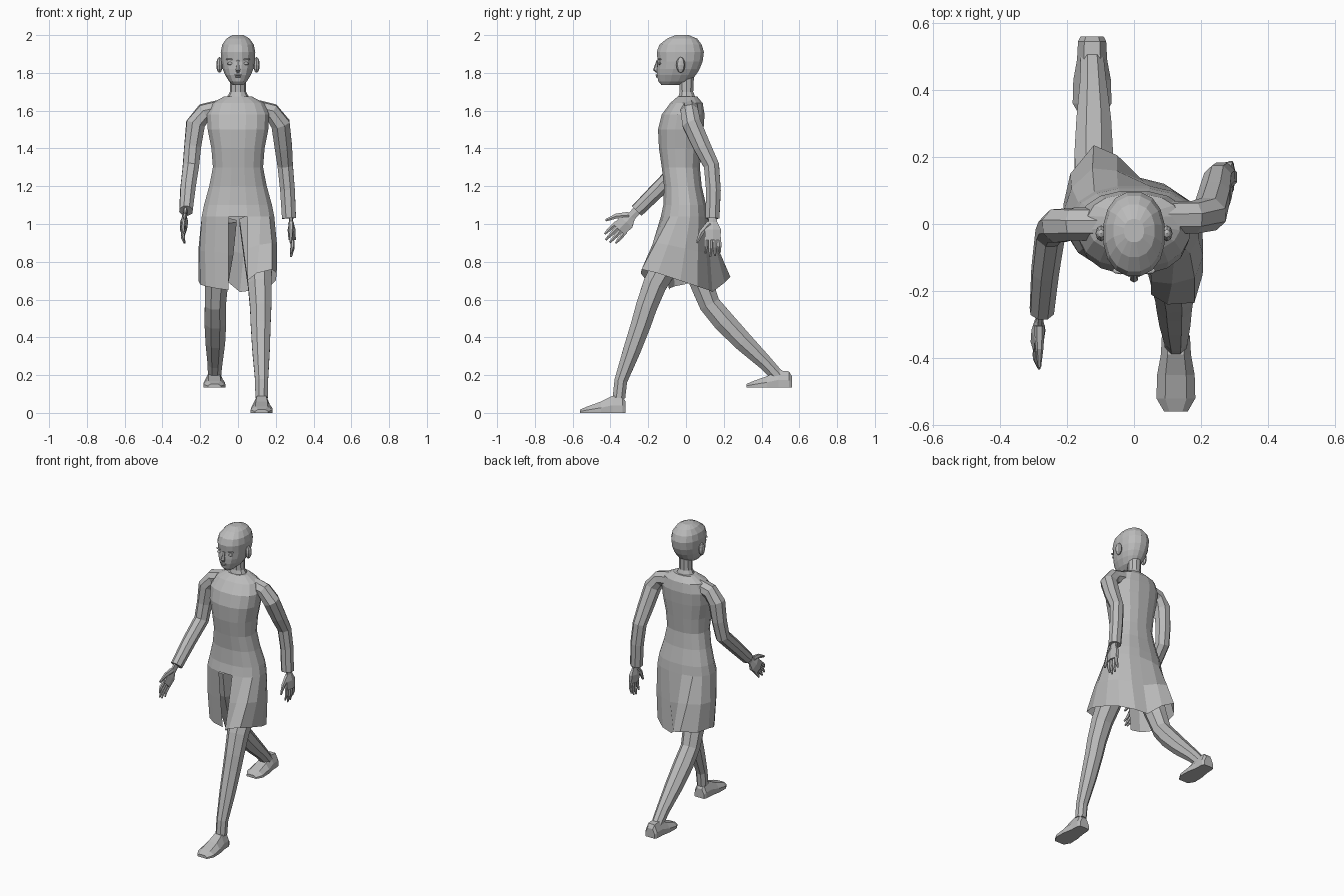
import bpy, bmesh
from math import sin, cos, pi
from mathutils import Vector, Matrix

cube = bpy.data.objects.get("Cube")
if cube:
    bpy.data.objects.remove(cube)

grey = bpy.data.materials.new("plain_grey")
grey.use_nodes = True
COLOUR = (0.5, 0.5, 0.5, 1)
grey.diffuse_color = COLOUR
grey.node_tree.nodes["Principled BSDF"].inputs["Base Color"].default_value = COLOUR


def finish(name, bm):
    bmesh.ops.recalc_face_normals(bm, faces=bm.faces)
    mesh = bpy.data.meshes.new(name)
    bm.to_mesh(mesh)
    bm.free()
    mesh.materials.append(grey)
    ob = bpy.data.objects.new(name, mesh)
    bpy.context.collection.objects.link(ob)
    return ob


def loft(name, rings, caps=True, closed=True, bm=None):
    """Join rings of points with quads; an open loft leaves a slit at the seam."""
    own = bm is None
    bm = bm or bmesh.new()
    vs = [[bm.verts.new(p) for p in ring] for ring in rings]
    n = len(rings[0])
    for lo, hi in zip(vs, vs[1:]):
        for i in range(n if closed else n - 1):
            j = (i + 1) % n
            bm.faces.new((lo[i], lo[j], hi[j], hi[i]))
    if caps:
        bm.faces.new(vs[0])
        bm.faces.new(vs[-1])
    return finish(name, bm) if own else None


def oval(z, front, back, rx, n=16, power=0.85):
    """Level ring that starts beside the front centre and runs round by +x."""
    pts = []
    for i in range(n):
        a = 2 * pi * (i + 0.5) / n
        s, c = sin(a), -cos(a)
        x = rx * (abs(s) ** power) * (1 if s > 0 else -1)
        y = (abs(c) ** power) * (1 if c > 0 else -1)
        pts.append((x, (front + back) / 2 + y * (back - front) / 2, z))
    return pts


def tube(name, path, ref, flat=1.0, n=8, bm=None):
    """Tapered tube along (x, y, z, radius); ref sets the wide direction."""
    pts = [Vector(p[:3]) for p in path]
    rings = []
    for i, p in enumerate(pts):
        t = (pts[min(i + 1, len(pts) - 1)] - pts[max(i - 1, 0)]).normalized()
        r = Vector(ref)
        a = (r - t * r.dot(t)).normalized()
        b = t.cross(a) * flat
        rad = path[i][3]
        rings.append([p + (a * cos(q) + b * sin(q)) * rad
                      for q in (2 * pi * (k + 0.5) / n for k in range(n))])
    return loft(name, rings, bm=bm)


def blob(name, loc, size, seg=8):
    bm = bmesh.new()
    bmesh.ops.create_uvsphere(bm, u_segments=seg, v_segments=6, radius=1)
    bm.transform(Matrix.Translation(loc) @ Matrix.Diagonal((*size, 1)))
    return finish(name, bm)


# Torso and neck
TORSO = [(1.04, -.135, .115, .195), (1.1, -.122, .108, .183), (1.2, -.118, .085, .155),
         (1.3, -.13, .075, .135), (1.4, -.145, .085, .143), (1.5, -.15, .095, .163),
         (1.58, -.13, .1, .168), (1.64, -.085, .09, .14), (1.675, -.045, .06, .075)]
loft("dress_bodice", [oval(*r) for r in TORSO])
loft("neck", [oval(z, f, b, r, 10, 1) for z, f, b, r in
              [(1.65, -.05, .06, .07), (1.7, -.035, .04, .043), (1.8, -.04, .045, .04)]])

# Skirt, slit at the front, pulled along by the striding legs
HEM = [(.05, -.21, .70), (.10, -.24, .74), (.18, -.235, .76), (.205, -.15, .74),
       (.2, -.03, .7), (.17, .06, .67), (.09, .12, .65), (.01, .14, .64),
       (-.05, .205, .69), (-.12, .235, .72), (-.19, .15, .7), (-.21, .06, .7),
       (-.2, -.01, .68), (-.17, -.06, .67), (-.12, -.085, .66), (-.05, -.09, .65)]
hip = oval(*TORSO[0])
middle = [Vector(h).lerp(Vector(p), .5) + Vector((p[0] * .04, 0, 0)) for h, p in zip(hip, HEM)]
loft("skirt", [hip, middle, HEM], caps=False, closed=False)

# Head
HEAD = [(1.735, -.13, -.04, .026), (1.755, -.148, .025, .048), (1.79, -.155, .055, .07),
        (1.82, -.155, .074, .082), (1.86, -.152, .09, .09), (1.91, -.157, .097, .093),
        (1.95, -.143, .085, .085), (1.982, -.1, .06, .062), (2.0, -.055, .015, .03)]
loft("head", [oval(*r, power=.9) for r in HEAD])
tube("nose", [(0, -.148, 1.865, .008), (0, -.157, 1.838, .009),
              (0, -.161, 1.818, .014), (0, -.15, 1.806, .01)], (1, 0, 0), n=6)
blob("upper_lip", (0, -.152, 1.789, ), (.021, .009, .005))
blob("lower_lip", (0, -.151, 1.78), (.017, .009, .005))
for side, word in ((1, "left"), (-1, "right")):
    blob(word + "_eye", (side * .04, -.138, 1.85), (.018, .009, .008))
    blob(word + "_brow", (side * .041, -.139, 1.872), (.024, .011, .005))
    blob(word + "_ear", (side * .098, -.028, 1.842), (.017, .024, .042))

# Legs
LEGS = {
    "left": [(.09, 0, 1.02, .09), (.105, -.07, .85, .082), (.115, -.165, .68, .068),
             (.12, -.21, .56, .061), (.12, -.238, .47, .057), (.122, -.287, .33, .05),
             (.125, -.345, .17, .037), (.125, -.355, .08, .036)],
    "right": [(-.09, 0, 1.02, .09), (-.1, .03, .85, .082), (-.115, .085, .68, .066),
              (-.12, .125, .575, .06), (-.12, .2, .485, .062), (-.12, .3, .38, .056),
              (-.122, .42, .265, .042), (-.125, .49, .19, .037)],
}
for word, path in LEGS.items():
    tube(word + "_leg", path, (1, 0, 0))

# Feet: distance from heel, half width, top height
FOOT = [(0, .034, .06), (.015, .042, .085), (.07, .045, .09),
        (.13, .056, .06), (.2, .058, .035), (.24, .035, .018)]


def foot(name, x, heel, sole):
    rings = []
    for d, w, h in FOOT:
        y = heel - d
        rings.append([(x - w, y, sole), (x + w, y, sole), (x + w, y, sole + h * .45),
                      (x + w * .55, y, sole + h), (x - w * .55, y, sole + h),
                      (x - w, y, sole + h * .45)])
    loft(name, rings)


foot("left_foot", .125, -.32, 0)
foot("right_foot", -.125, .56, .135)

# Sleeves from inside the shoulder to the cuff
ARMS = {
    "left": [(.07, .02, 1.615, .05), (.18, .02, 1.59, .05), (.225, .03, 1.53, .054),
             (.24, .085, 1.41, .05), (.25, .135, 1.31, .044),
             (.262, .145, 1.18, .042), (.27, .14, 1.03, .04)],
    "right": [(-.07, 0, 1.615, .05), (-.18, 0, 1.59, .05), (-.225, -.005, 1.53, .054),
              (-.24, -.01, 1.41, .048), (-.25, -.03, 1.3, .046),
              (-.265, -.14, 1.19, .043), (-.275, -.26, 1.07, .038)],
}
for word, path in ARMS.items():
    tube(word + "_sleeve", path, (0, 1, .2))


# Hands: flat palm, four fingers and a thumb
def hand(name, wrist, along, across):
    w, d = Vector(wrist), Vector(along).normalized()
    s = Vector(across)
    s = (s - d * s.dot(d)).normalized()
    curl = Vector((.008 if w.x < 0 else -.008, 0, 0))
    bm = bmesh.new()

    def limb(points, flat):
        path = [(*(w + d * a + s * b + curl * k), r) for a, b, k, r in points]
        tube(name, path, s, flat, 6, bm)

    limb([(-.03, 0, 0, .026), (.02, 0, 0, .027), (.06, 0, 0, .05), (.115, 0, 0, .046)], .42)
    for i, length in enumerate((.075, .095, .09, .07)):
        b = .034 - i * .022
        limb([(.1, b, 0, .013), (.11 + length * .5, b * 1.1, 0, .012),
              (.11 + length, b * 1.15, 1.5, .006)], .85)
    limb([(.025, .015, 0, .02), (.075, .06, .5, .015), (.13, .085, 1, .007)], .8)
    finish(name, bm)


hand("left_hand", (.28, .142, 1.03), (.06, 0, -1), (0, -1, 0))
hand("right_hand", (-.28, -.275, 1.055), (-.08, -.68, -.72), (0, -.72, .68))
